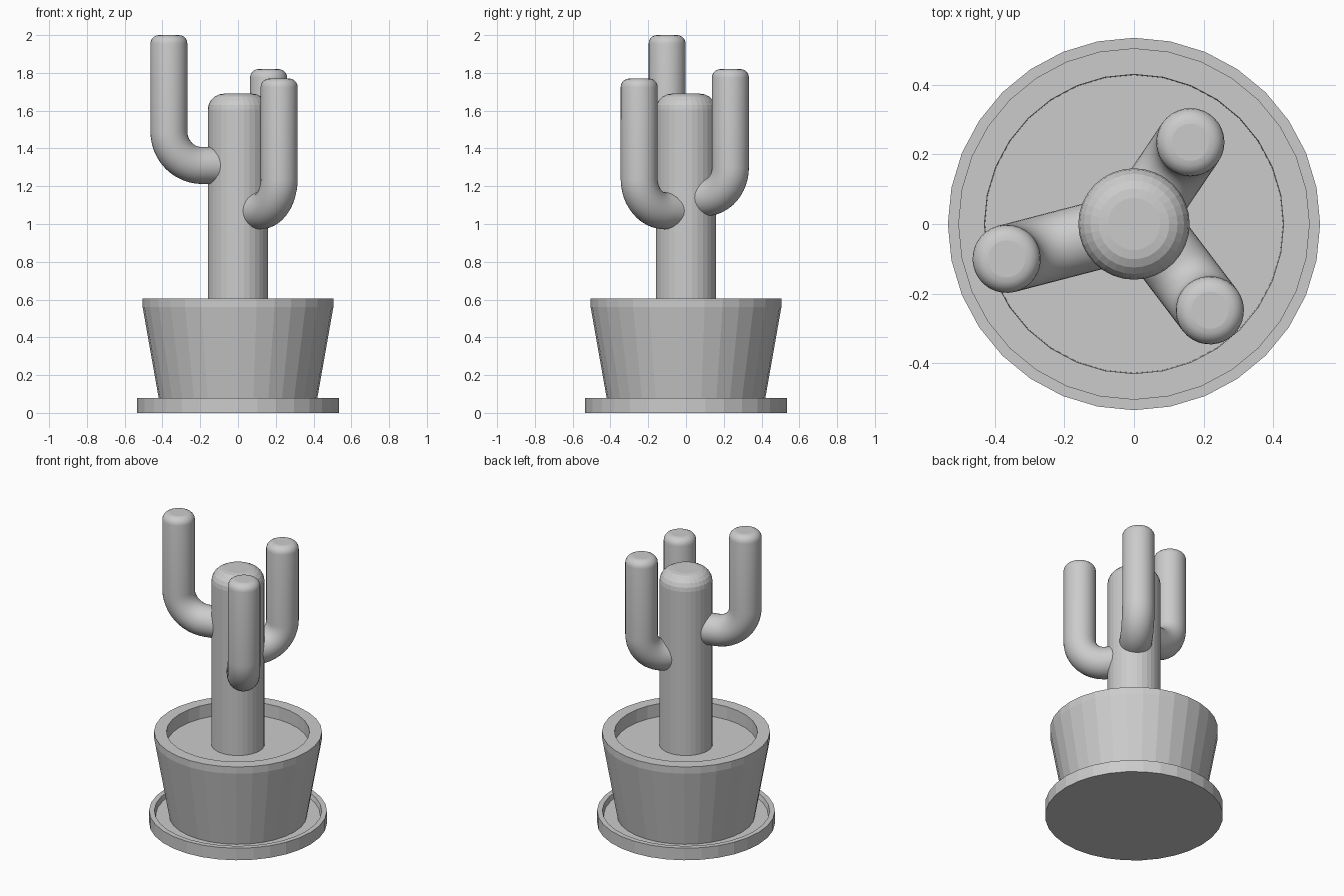
import bpy, bmesh
from math import sin, cos, pi
from mathutils import Vector

if "Cube" in bpy.data.objects:
    bpy.data.objects.remove(bpy.data.objects["Cube"])

SIDES = 32


def lathe(name, profile):
    """Revolve (radius, z) points around z; radius 0 ends close to a pole."""
    bm = bmesh.new()
    verts = [bm.verts.new((r, 0, z)) for r, z in profile]
    edges = [bm.edges.new(p) for p in zip(verts, verts[1:])]
    bmesh.ops.spin(bm, geom=verts + edges, cent=(0, 0, 0), axis=(0, 0, 1),
                   angle=2 * pi, steps=SIDES)
    bmesh.ops.remove_doubles(bm, verts=bm.verts, dist=1e-4)
    bmesh.ops.recalc_face_normals(bm, faces=bm.faces)
    mesh = bpy.data.meshes.new(name)
    bm.to_mesh(mesh)
    bm.free()
    obj = bpy.data.objects.new(name, mesh)
    bpy.context.collection.objects.link(obj)
    return obj


def rounded_end(radius, top, corner, steps=5):
    """(radius, z) points of a rounded rim below a flat top."""
    return [(radius - corner * (1 - cos(a)), top - corner * (1 - sin(a)))
            for a in (pi / 2 * i / steps for i in range(steps + 1))]


def arm(name, root, tip, level, top, bend, radius=0.098):
    """Tube leaving the stem at root, bending upward below tip."""
    root, tip = Vector(root), Vector(tip)
    out = (tip - root).normalized()
    path = [(root.x, root.y, level, 1.0)]
    for i in range(13):
        a = pi / 2 * i / 12
        p = tip - out * bend * (1 - sin(a))
        path.append((p.x, p.y, level + bend * (1 - cos(a)), 1.0))
    path += [(tip.x, tip.y, z, r / radius)
             for r, z in rounded_end(radius, top, 0.045)]
    curve = bpy.data.curves.new(name, 'CURVE')
    curve.dimensions = '3D'
    curve.bevel_depth = radius
    curve.bevel_resolution = 14
    curve.use_fill_caps = True
    spline = curve.splines.new('POLY')
    spline.points.add(len(path) - 1)
    for pt, (x, y, z, r) in zip(spline.points, path):
        pt.co = (x, y, z, 1)
        pt.radius = r
    obj = bpy.data.objects.new(name, curve)
    bpy.context.collection.objects.link(obj)
    # turn the tube into a mesh
    bpy.ops.object.select_all(action='DESELECT')
    obj.select_set(True)
    bpy.context.view_layer.objects.active = obj
    bpy.ops.object.convert(target='MESH')
    bpy.ops.object.shade_smooth_by_angle(angle=pi / 6)


# saucer with a thin raised lip
lathe("saucer", [(0, 0), (0.535, 0), (0.535, 0.08), (0.503, 0.08),
                 (0.495, 0.05), (0, 0.05)])

# tapered pot with straight rim band and open top
lathe("pot", [(0, 0.05), (0.415, 0.05), (0.505, 0.56), (0.505, 0.605),
              (0.43, 0.605), (0.428, 0.51)])

# soil surface
lathe("soil", [(0.429, 0.52), (0, 0.52)])

# main stem
lathe("stem", [(0, 0.515), (0.16, 0.515)] + rounded_end(0.16, 1.69, 0.085)
      + [(0, 1.69)])

# three upturned arms
arm("left_arm", (-0.02, -0.01), (-0.366, -0.10), 1.31, 2.0, 0.18)
arm("front_arm", (0.03, 0.0), (0.218, -0.248), 1.07, 1.77, 0.17)
arm("back_arm", (0.01, 0.01), (0.162, 0.235), 1.14, 1.82, 0.16)
